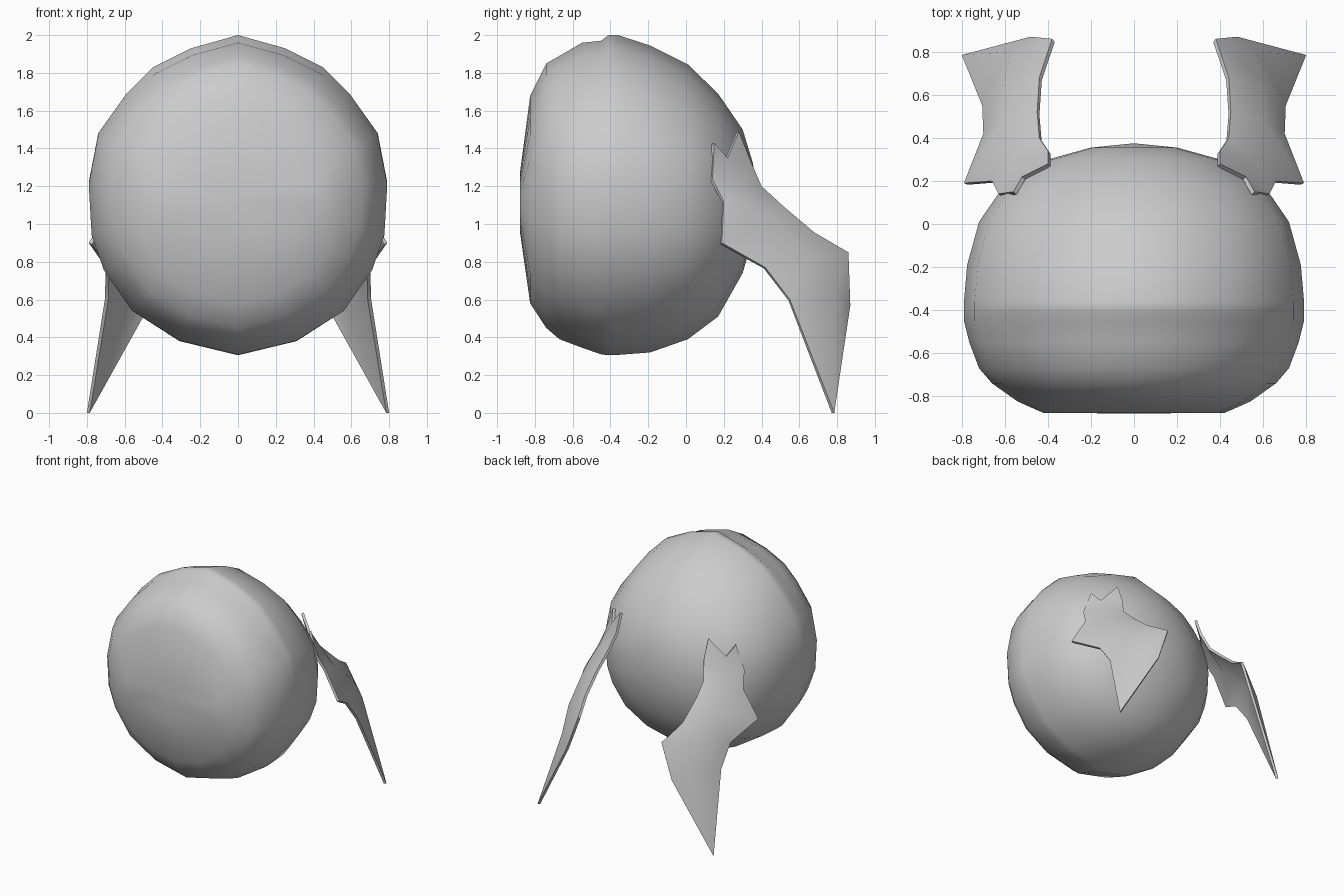
import bpy, bmesh, math

if "Cube" in bpy.data.objects:
    bpy.data.objects.remove(bpy.data.objects["Cube"])

grey = bpy.data.materials.new("plain grey")
grey.diffuse_color = (0.6, 0.6, 0.6, 1)
grey.use_nodes = True
grey.node_tree.nodes["Principled BSDF"].inputs["Base Color"].default_value = grey.diffuse_color


def finish(name, bm, angle):
    bmesh.ops.recalc_face_normals(bm, faces=bm.faces)
    me = bpy.data.meshes.new(name)
    bm.to_mesh(me)
    bm.free()
    me.materials.append(grey)
    ob = bpy.data.objects.new(name, me)
    bpy.context.collection.objects.link(ob)
    bpy.ops.object.select_all(action='DESELECT')
    ob.select_set(True)
    bpy.context.view_layer.objects.active = ob
    bpy.ops.object.shade_smooth_by_angle(angle=math.radians(angle))
    return ob


# Round body: one outline repeated along y, each ring given as y, half width, bottom, top
half = [(0, 2.0), (.25, 1.93), (.45, 1.83), (.59, 1.69), (.74, 1.48), (.79, 1.22),
        (.775, .95), (.71, .76), (.56, .54), (.31, .38), (0, .305)]
outline = half + [(-x, z) for x, z in half[-2:0:-1]]
unit = [(x / .79, (z - .305) / 1.695) for x, z in outline]
rings = [(-.878, .42, .95, 1.28), (-.825, .54, .58, 1.68), (-.74, .66, .45, 1.85),
         (-.67, .72, .39, 1.89), (-.55, .765, .345, 1.96), (-.45, .79, .31, 1.97),
         (-.41, .79, .305, 2.0), (-.36, .79, .307, 2.0), (-.19, .775, .32, 1.945),
         (.01, .72, .39, 1.845), (.17, .61, .51, 1.69), (.30, .40, .74, 1.50),
         (.355, .2, .93, 1.32)]
bm = bmesh.new()
loops = [[bm.verts.new((u * rx, y, zb + w * (zt - zb))) for u, w in unit]
         for y, rx, zb, zt in rings]
n = len(unit)
for a, b in zip(loops, loops[1:]):
    for i in range(n):
        bm.faces.new((a[i], a[(i + 1) % n], b[(i + 1) % n], b[i]))
for ring, y, z in ((loops[0], -.88, 1.115), (loops[-1], .375, 1.125)):
    tip = bm.verts.new((0, y, z))
    for i in range(n):
        bm.faces.new((ring[i], ring[(i + 1) % n], tip))
finish("body", bm, 60)

# Hanging ears: rows of lower edge, ridge and upper edge from the root to the tip
rows = [((.63, .14, 1.24), (.52, .22, 1.35), (.40, .28, 1.49)),
        ((.66, .20, 1.12), (.56, .30, 1.22), (.40, .34, 1.34)),
        ((.79, .19, .90), (.62, .36, 1.08), (.44, .40, 1.20)),
        ((.70, .42, .77), (.61, .48, 1.0), (.45, .52, 1.09)),
        ((.705, .55, .60), (.61, .65, .82), (.44, .68, .955)),
        ((.80, .785, 0), (.57, .80, .64), (.38, .86, .85))]
for side, label in ((1, "right"), (-1, "left")):
    bm = bmesh.new()
    grid = [[bm.verts.new((side * x, y, z)) for x, y, z in row] for row in rows]
    for a, b in zip(grid, grid[1:]):
        for i in range(2):
            bm.faces.new((a[i], a[i + 1], b[i + 1], b[i]))
    end = bm.verts.new((side * .48, .87, .57))
    bm.faces.new((grid[5][0], grid[5][1], end))
    bm.faces.new((grid[5][1], grid[5][2], end))
    # Small barb at the root
    barb = bm.verts.new((side * .56, .15, 1.43))
    bm.faces.new((grid[0][0], grid[0][1], barb))
    bmesh.ops.recalc_face_normals(bm, faces=bm.faces)
    f = min(bm.faces, key=lambda f: (f.calc_center_median() - grid[3][1].co).length)
    if f.normal.x * side < 0:
        bmesh.ops.reverse_faces(bm, faces=bm.faces)
    # Thin the sheet inward
    bm.normal_update()
    bmesh.ops.solidify(bm, geom=bm.faces[:], thickness=.02)
    low = min(v.co.z for v in bm.verts)
    for v in bm.verts:
        v.co.z = max(v.co.z, 0)
    finish(label + "_ear", bm, 50)
